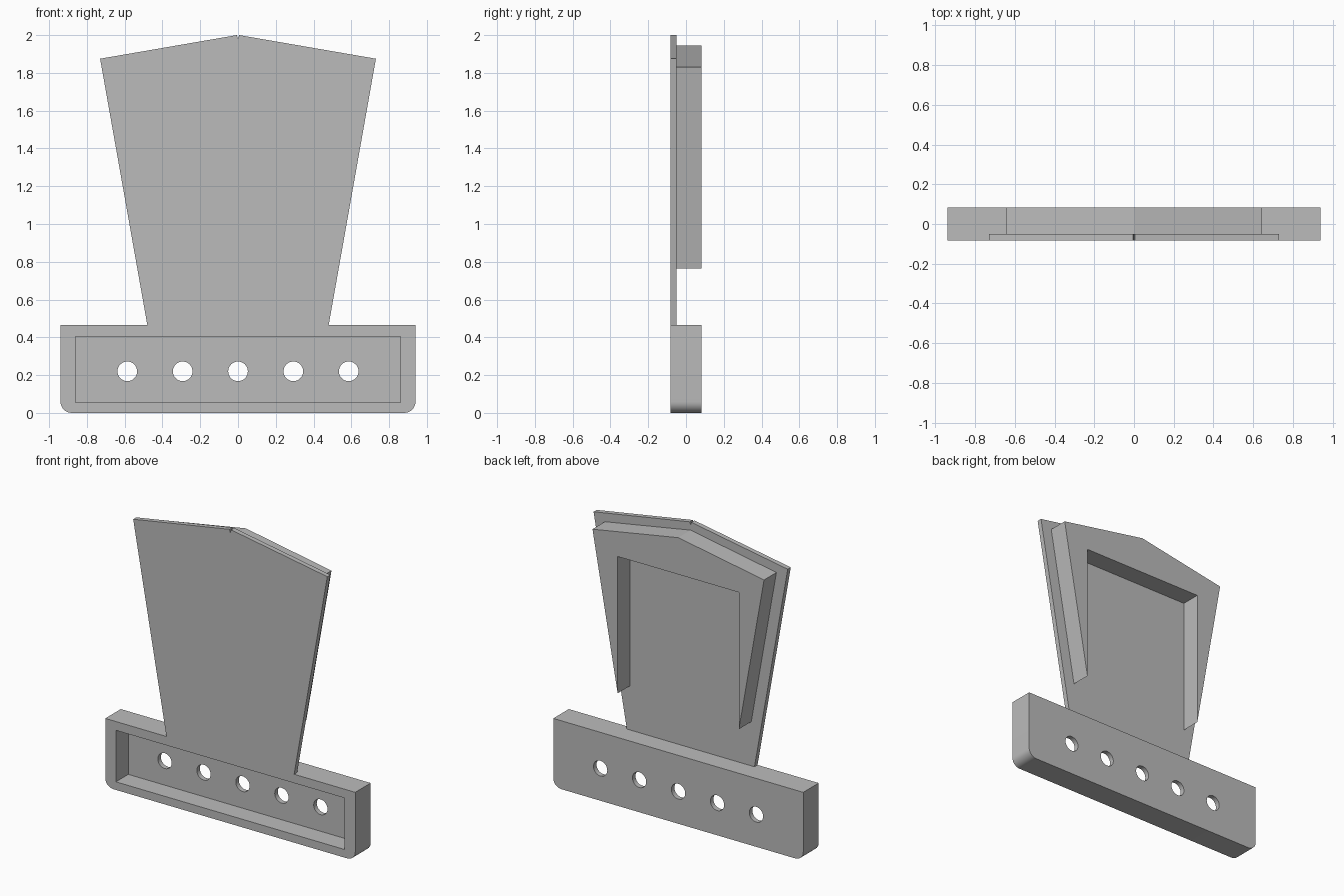
import bpy
import bmesh
from math import sin, cos, pi

FRONT, SHEET, WALL, BACK = -0.083, -0.05, 0.05, 0.083

if "Cube" in bpy.data.objects:
    bpy.data.objects.remove(bpy.data.objects["Cube"])

grey = bpy.data.materials.new("plain_grey")
grey.use_nodes = True
grey.diffuse_color = (0.5, 0.5, 0.5, 1)
grey.node_tree.nodes["Principled BSDF"].inputs["Base Color"].default_value = (0.5, 0.5, 0.5, 1)


def prism(name, profile, y0, y1):
    """Extrude an x-z outline from y0 to y1."""
    bm = bmesh.new()
    face = bm.faces.new([bm.verts.new((x, y0, z)) for x, z in profile])
    ext = bmesh.ops.extrude_face_region(bm, geom=[face])
    verts = [v for v in ext["geom"] if isinstance(v, bmesh.types.BMVert)]
    bmesh.ops.translate(bm, verts=verts, vec=(0, y1 - y0, 0))
    bmesh.ops.recalc_face_normals(bm, faces=bm.faces)
    mesh = bpy.data.meshes.new(name)
    bm.to_mesh(mesh)
    bm.free()
    mesh.materials.append(grey)
    obj = bpy.data.objects.new(name, mesh)
    bpy.context.collection.objects.link(obj)
    return obj


def mirrored(half):
    """Complete a right-hand outline with its reflection."""
    return half + [(-x, z) for x, z in reversed(half) if x != 0]


def arc(cx, cz, r, start, end, steps):
    return [(cx + r * cos(start + (end - start) * i / steps),
             cz + r * sin(start + (end - start) * i / steps)) for i in range(steps + 1)]


def cut(target, cutter):
    mod = target.modifiers.new(cutter.name, "BOOLEAN")
    mod.operation = "DIFFERENCE"
    mod.solver = "EXACT"
    mod.object = cutter
    bpy.context.view_layer.objects.active = target
    bpy.ops.object.modifier_apply(modifier=mod.name)
    bpy.data.objects.remove(cutter)


# Base bar with rounded lower corners, open front tray and five holes
half_bar = [(0.94, 0.465)] + arc(0.88, 0.06, 0.06, 0, -pi / 2, 8)
bar = prism("base_bar", mirrored(half_bar), FRONT, BACK)
cut(bar, prism("tray_cutter", mirrored([(0.86, 0.405), (0.86, 0.055)]), FRONT - 0.1, WALL))
for i in range(-2, 3):
    ring = arc(i * 0.293, 0.22, 0.052, 0, 2 * pi, 32)[:-1]
    cut(bar, prism("hole_cutter", ring, 0, BACK + 0.1))

# Thin flared front panel with a tiny nick at its peak
prism("front_panel", mirrored([(0.48, 0.465), (0.73, 1.875), (0.006, 2.0), (0, 1.98)]),
      FRONT, SHEET)

# Rear frame whose legs taper to points
prism("rear_frame", mirrored([(0, 1.945), (0.645, 1.83), (0.456, 0.765), (0.456, 1.695)]),
      SHEET, BACK)

# Smooth the rounded surfaces only
bpy.ops.object.select_all(action="DESELECT")
bar.select_set(True)
bpy.context.view_layer.objects.active = bar
bpy.ops.object.shade_smooth_by_angle(angle=pi / 6)
